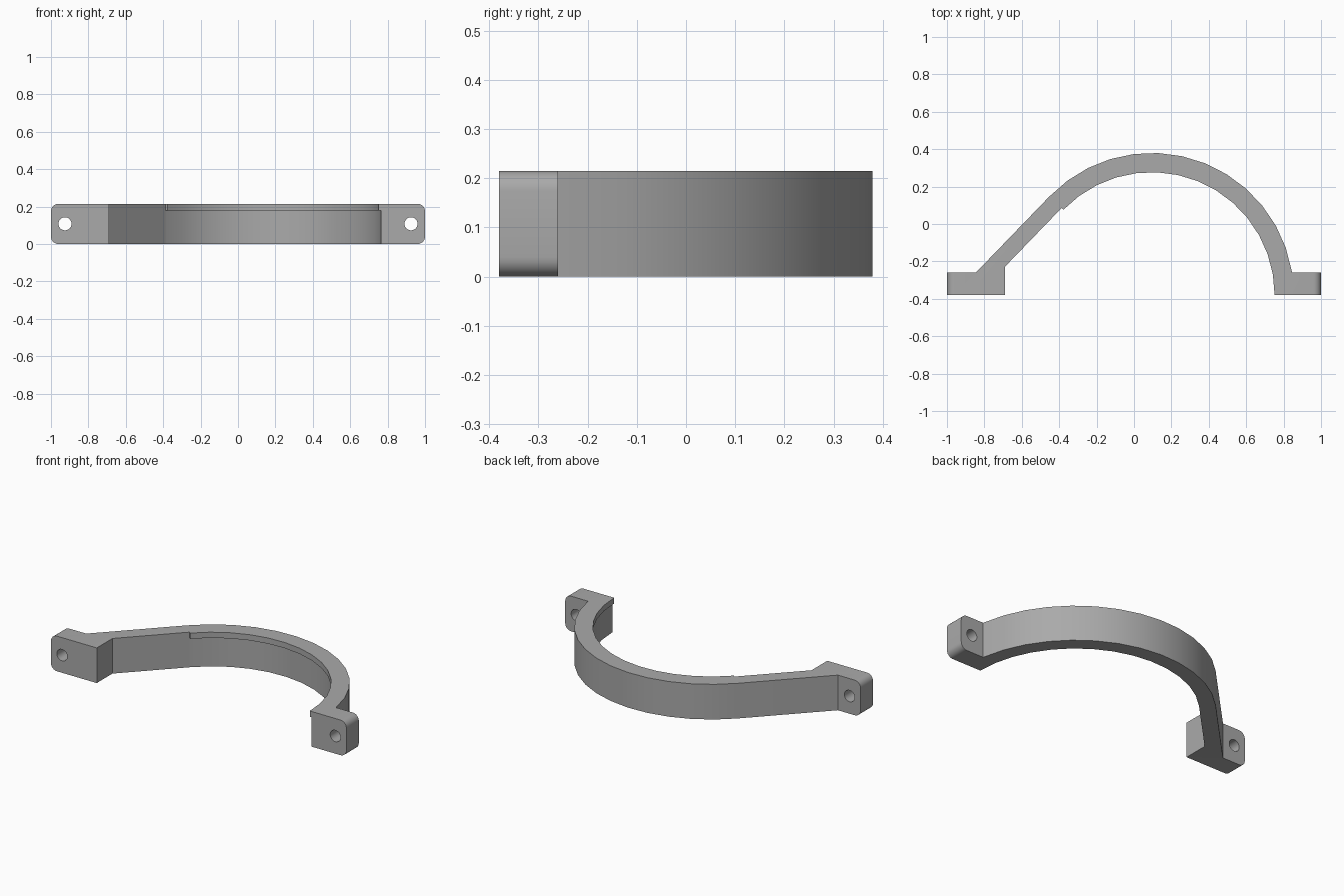
import bpy, bmesh
from math import sin, cos, tan, radians, pi
from mathutils import Matrix, Vector

cube = bpy.data.objects.get("Cube")
if cube:
    bpy.data.objects.remove(cube)

HEIGHT, FRONT, FLANGE_BACK = 0.215, -0.38, -0.26
CX, CY = 0.095, -0.38
OUTER, INNER, LIP = 0.76, 0.67, 0.657
SWEEP, STEPS = 136, 14

grey = bpy.data.materials.new("light_grey")
grey.use_nodes = True
colour = (0.4, 0.4, 0.4, 1)
grey.diffuse_color = colour
grey.node_tree.nodes["Principled BSDF"].inputs["Base Color"].default_value = colour


def arc(radius):
    """Points from the right end of the hoop round to its tangent point."""
    angles = [radians(SWEEP * i / STEPS) for i in range(STEPS + 1)]
    return [(CX + radius * cos(a), CY + radius * sin(a)) for a in angles]


def prism(name, outline, z0, z1, corner=0):
    """Extrude an outline upward; optionally round the outermost end edges."""
    bm = bmesh.new()
    base = bm.faces.new([bm.verts.new((x, y, z0)) for x, y in outline])
    top = bmesh.ops.extrude_face_region(bm, geom=[base])["geom"]
    bmesh.ops.translate(bm, vec=(0, 0, z1 - z0),
                        verts=[v for v in top if isinstance(v, bmesh.types.BMVert)])
    bmesh.ops.recalc_face_normals(bm, faces=bm.faces)
    if corner:
        ends = [e for e in bm.edges
                if all(abs(v.co.x) > 0.999 for v in e.verts)
                and abs(e.verts[0].co.z - e.verts[1].co.z) < 0.001]
        bmesh.ops.bevel(bm, geom=ends, offset=corner, segments=6, profile=0.5,
                        affect='EDGES')
    return finish(name, bm)


def finish(name, bm):
    mesh = bpy.data.meshes.new(name)
    bm.to_mesh(mesh)
    bm.free()
    mesh.materials.append(grey)
    obj = bpy.data.objects.new(name, mesh)
    bpy.context.collection.objects.link(obj)
    return obj


def combine(target, tool, operation):
    mod = target.modifiers.new(tool.name, 'BOOLEAN')
    mod.object, mod.operation, mod.solver = tool, operation, 'EXACT'
    bpy.context.view_layer.objects.active = target
    bpy.ops.object.modifier_apply(modifier=mod.name)
    bpy.data.objects.remove(tool)


# Hoop, straight arm and both end flanges share one outline
outer, inner = arc(OUTER), arc(INNER)
slope = tan(radians(SWEEP - 90))
arm_x = outer[-1][0] - (outer[-1][1] - FLANGE_BACK) / slope
arm_y = inner[-1][1] - (inner[-1][0] + 0.69) * slope
hoop_out = [p for p in outer if p[1] > FLANGE_BACK + 0.01]
root_x = CX + (OUTER ** 2 - (FLANGE_BACK - CY) ** 2) ** 0.5
outline = [(1, FRONT), (1, FLANGE_BACK), (root_x, FLANGE_BACK)] + hoop_out
outline += [(arm_x, FLANGE_BACK), (-1, FLANGE_BACK), (-1, FRONT), (-0.69, FRONT)]
outline += [(-0.69, arm_y)] + inner[::-1]
bracket = prism("bracket", outline, 0, HEIGHT, corner=0.04)

# Thin retaining lip along the top of the inner curve
lip = prism("lip", arc(LIP) + arc(INNER + 0.03)[::-1], 0.18, HEIGHT)
combine(bracket, lip, 'UNION')

# Screw holes through the flanges
for side in (-1, 1):
    bm = bmesh.new()
    place = Matrix.Translation(Vector((side * 0.925, -0.32, 0.108)))
    bmesh.ops.create_cone(bm, cap_ends=True, segments=32, radius1=0.035,
                          radius2=0.035, depth=0.3,
                          matrix=place @ Matrix.Rotation(pi / 2, 4, 'X'))
    hole = finish("hole_cutter", bm)
    hole.hide_render = True
    combine(bracket, hole, 'DIFFERENCE')

bpy.ops.object.select_all(action='DESELECT')
bracket.select_set(True)
bpy.context.view_layer.objects.active = bracket
bpy.ops.object.shade_smooth_by_angle(angle=radians(30))
